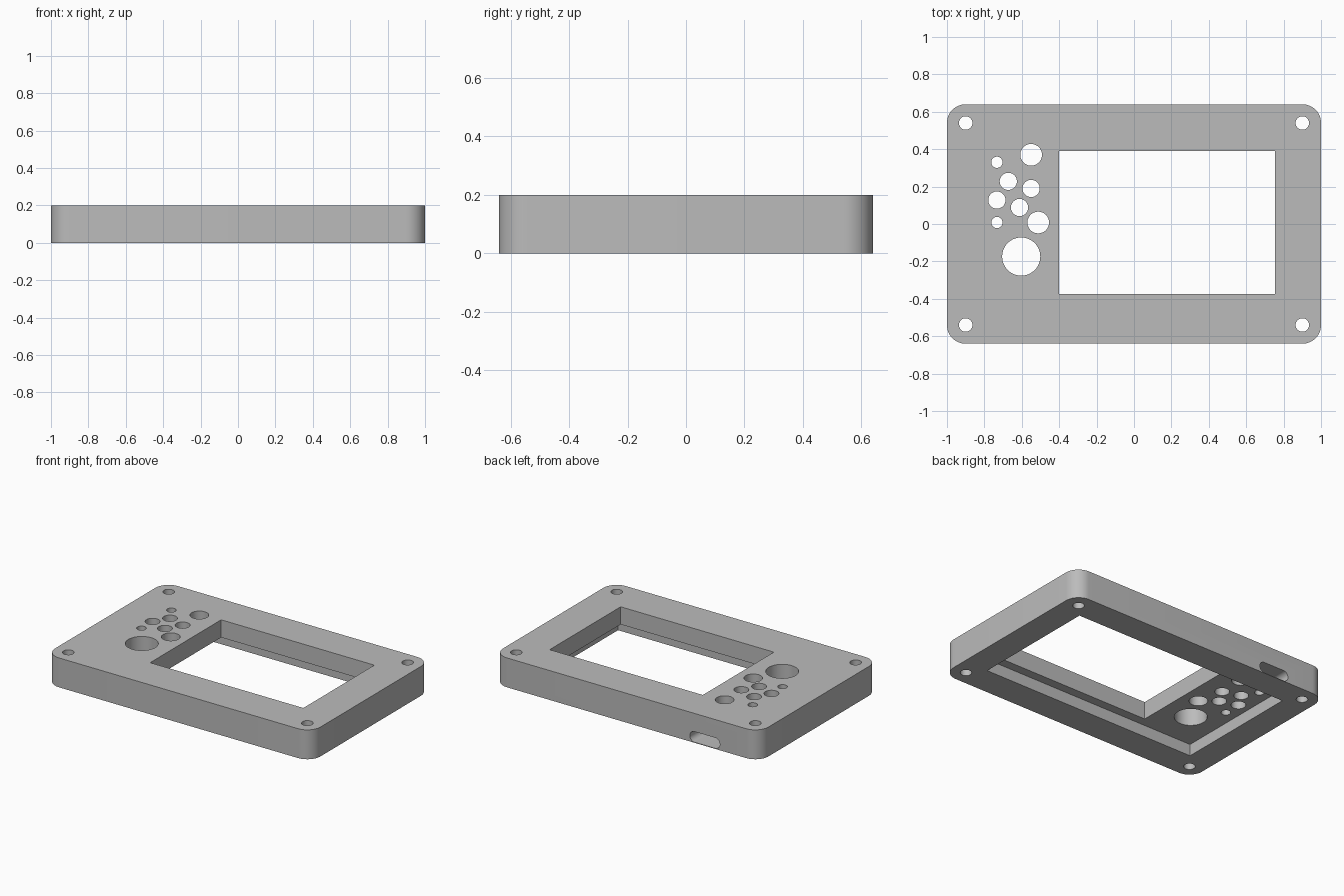
import bpy
import bmesh
from math import cos, sin, pi
from mathutils import Matrix, Vector

cube = bpy.data.objects.get("Cube")
if cube:
    bpy.data.objects.remove(cube, do_unlink=True)

grey = bpy.data.materials.new("plain grey")
grey.use_nodes = True
colour = (0.5, 0.5, 0.5, 1)
grey.diffuse_color = colour
grey.node_tree.nodes["Principled BSDF"].inputs["Base Color"].default_value = colour


def rounded_outline(half_x, half_y, radius, steps=12):
    """Rounded rectangle, counter-clockwise; a circle when the halves equal the radius."""
    points = []
    for corner, (sx, sy) in enumerate([(1, 1), (-1, 1), (-1, -1), (1, -1)]):
        for i in range(steps + 1 if radius else 1):
            a = (corner + i / steps) * pi / 2
            points.append((sx * (half_x - radius) + radius * cos(a),
                           sy * (half_y - radius) + radius * sin(a)))
    return points


def prism(name, outline, low, high, matrix=Matrix()):
    bm = bmesh.new()
    base = bm.faces.new([bm.verts.new((x, y, low)) for x, y in outline])
    top = bmesh.ops.extrude_face_region(bm, geom=[base], use_keep_orig=True)["geom"]
    moved = [v for v in top if isinstance(v, bmesh.types.BMVert)]
    bmesh.ops.translate(bm, verts=moved, vec=(0, 0, high - low))
    bmesh.ops.remove_doubles(bm, verts=bm.verts, dist=0.00001)
    bmesh.ops.recalc_face_normals(bm, faces=bm.faces)
    bm.transform(matrix)
    mesh = bpy.data.meshes.new(name)
    bm.to_mesh(mesh)
    bm.free()
    mesh.materials.append(grey)
    obj = bpy.data.objects.new(name, mesh)
    bpy.context.collection.objects.link(obj)
    return obj


def drill(x, y, radius):
    return prism("hole_cutter", rounded_outline(radius, radius, radius),
                 -0.1, 0.3, Matrix.Translation((x, y, 0)))


# Plate with rounded corners
panel = prism("panel_frame", rounded_outline(1, 0.64, 0.1), 0, 0.2)

# Recess in the underside and the screen window
cutters = [
    prism("recess_cutter", rounded_outline(0.817, 0.443, 0), -0.1, 0.08,
          Matrix.Translation((0, 0.007, 0))),
    prism("window_cutter", rounded_outline(0.577, 0.382, 0), -0.1, 0.3,
          Matrix.Translation((0.177, 0.008, 0))),
]

# Screw holes in the four corners
cutters += [drill(sx * 0.9, sy * 0.54, 0.036) for sx in (-1, 1) for sy in (-1, 1)]

# Control openings: x, y, radius
for x, y, r in [(-0.733, 0.33, 0.03), (-0.733, 0.008, 0.03),
                (-0.672, 0.228, 0.046), (-0.55, 0.19, 0.046),
                (-0.733, 0.128, 0.046), (-0.612, 0.088, 0.046),
                (-0.55, 0.37, 0.058), (-0.512, 0.008, 0.058),
                (-0.603, -0.174, 0.102)]:
    cutters.append(drill(x, y, r))

# Cable slot through the back wall
turn = Matrix.Translation(Vector((-0.59, 0, 0.04))) @ Matrix.Rotation(pi / 2, 4, "X")
cutters.append(prism("slot_cutter", rounded_outline(0.113, 0.036, 0.036), -0.7, -0.4, turn))

for cutter in cutters:
    cutter.hide_render = True
    mod = panel.modifiers.new("cut", "BOOLEAN")
    mod.operation = "DIFFERENCE"
    mod.solver = "EXACT"
    mod.object = cutter

# Bake the cuts and drop the cutters
bpy.context.view_layer.update()
graph = bpy.context.evaluated_depsgraph_get()
result = bpy.data.meshes.new_from_object(panel.evaluated_get(graph))
panel.modifiers.clear()
panel.data = result
for cutter in cutters:
    bpy.data.objects.remove(cutter, do_unlink=True)

# Smooth round walls, sharp rims
bpy.ops.object.select_all(action="DESELECT")
panel.select_set(True)
bpy.context.view_layer.objects.active = panel
bpy.ops.object.shade_smooth_by_angle(angle=pi / 6)
